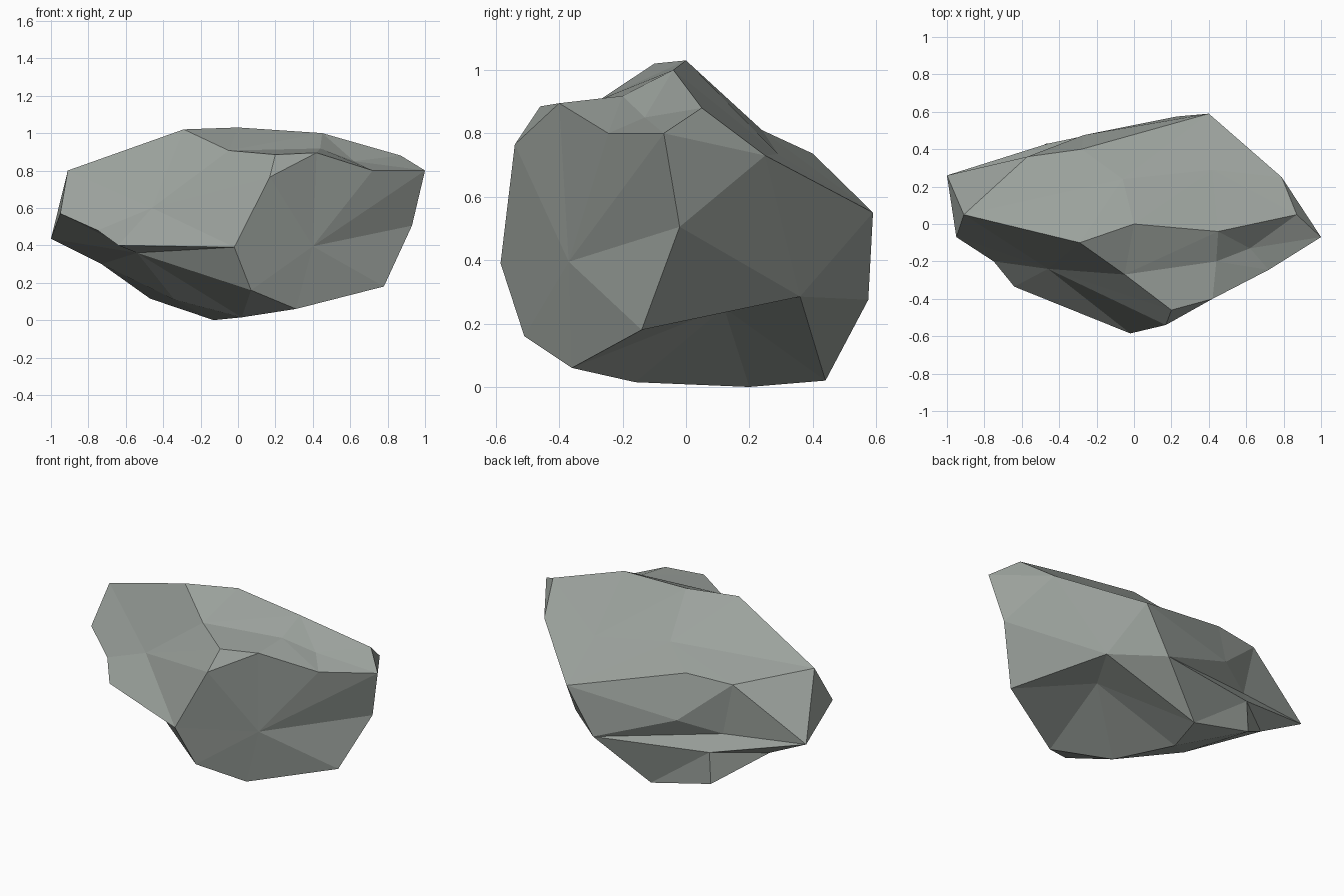
import bpy, bmesh

if "Cube" in bpy.data.objects:
    bpy.data.objects.remove(bpy.data.objects["Cube"])

# Outer corners of the boulder, grouped by zone: the hull wraps these
crown = {"ridge_left": (-.29, -.10, 1.02), "peak": (0, 0, 1.03), "ridge_right": (.45, -.04, 1.0),
         "shoulder_r": (.87, .05, .88), "tip_r": (1.0, -.07, .80), "rim_r": (.72, -.245, .80),
         "rim_mid": (.42, -.40, .895), "rim_front": (.20, -.46, .885), "brow": (.17, -.54, .765),
         "shoulder_l": (-.91, .05, .80), "roof_l": (-.57, .36, .725), "back_r": (.79, .25, .73)}
waist = {"back": (.40, .59, .55), "nose": (-.02, -.585, .39), "side_r": (.93, -.02, .505),
         "tip_l": (-1.0, .26, .435), "cheek_l": (-.95, -.07, .57),
         "chin_l": (-.64, -.335, .40), "back_mid": (-.27, .475, .47)}
base = {"back_low": (.23, .575, .275), "flank_r": (.50, .36, .285), "low_r": (.78, -.14, .18),
        "toe_r": (.31, -.36, .06), "toe_f": (.07, -.51, .16), "foot_f": (.02, -.16, .015),
        "foot_b": (-.13, .20, 0), "heel": (-.07, .44, .02), "heel_l": (-.47, .43, .115),
        "belly_l": (-.34, .03, .11)}

bm = bmesh.new()
pts = {}
for zone in (crown, waist, base):
    for name, co in zone.items():
        pts[name] = bm.verts.new(co)
bmesh.ops.convex_hull(bm, input=bm.verts[:])
bmesh.ops.delete(bm, geom=[v for v in bm.verts if not v.link_faces], context='VERTS')


def chip(name, co, ring):
    """Remove the facets lying inside the ring and fan them to a new inner corner."""
    rim = {pts[n] for n in ring.split() if n in pts and pts[n].is_valid}
    gone = [f for f in bm.faces if all(v in rim for v in f.verts)]
    if not gone:
        return
    bmesh.ops.delete(bm, geom=gone, context='FACES')
    v = pts[name] = bm.verts.new(co)
    for e in [e for e in bm.edges if e.is_boundary]:
        bm.faces.new((e.verts[0], e.verts[1], v))


# Chipped shelf on the crown
chip("shelf_l", (-.05, -.27, .907), "ridge_left peak ridge_right rim_mid rim_front")
chip("shelf_r", (.44, -.20, .918),
     "shelf_l ridge_right rim_mid rim_front rim_r tip_r shoulder_r")
chip("notch", (.62, -.13, .85), "shelf_r ridge_right shoulder_r tip_r rim_r")
# Sloping roof at the back
chip("roof_dip", (-.06, .24, .81),
     "ridge_left peak shoulder_l roof_l back ridge_right back_r shoulder_r")
chip("roof_dip_r", (.42, .29, .735), "roof_dip peak ridge_right shoulder_r back_r back")
chip("roof_edge", (-.28, .40, .736), "roof_dip roof_l back back_mid")
# Broad front faces, right and left
chip("front_r", (.40, -.37, .395),
     "brow nose rim_mid rim_r tip_r side_r low_r toe_r toe_f")
chip("front_l", (-.46, -.24, .60),
     "ridge_left shelf_l rim_front brow nose chin_l cheek_l shoulder_l")
# Hollow under the right flank
chip("hollow_r", (.37, .12, .25), "low_r flank_r heel toe_r foot_f foot_b")
# Ledge and crease across the back
chip("ledge", (-.46, .43, .306), "back_mid tip_l back_low heel_l heel")
chip("crease", (-.50, .355, .404), "back_mid roof_l tip_l ledge back_low")
# Undercut left end
chip("hollow_l", (-.54, -.18, .36),
     "chin_l cheek_l tip_l belly_l nose toe_f foot_f")
chip("low_l", (-.73, .23, .30), "tip_l heel_l belly_l ledge hollow_l")
chip("jaw_l", (-.75, -.20, .48), "front_l chin_l cheek_l hollow_l")

bmesh.ops.delete(bm, geom=[v for v in bm.verts if not v.link_faces], context='VERTS')
bmesh.ops.recalc_face_normals(bm, faces=bm.faces[:])

mesh = bpy.data.meshes.new("boulder")
bm.to_mesh(mesh)
bm.free()
stone = bpy.data.materials.new("grey_stone")
stone.diffuse_color = (.33, .36, .335, 1)
stone.use_nodes = True
stone.node_tree.nodes["Principled BSDF"].inputs["Base Color"].default_value = stone.diffuse_color
mesh.materials.append(stone)
boulder = bpy.data.objects.new("boulder", mesh)
bpy.context.collection.objects.link(boulder)
